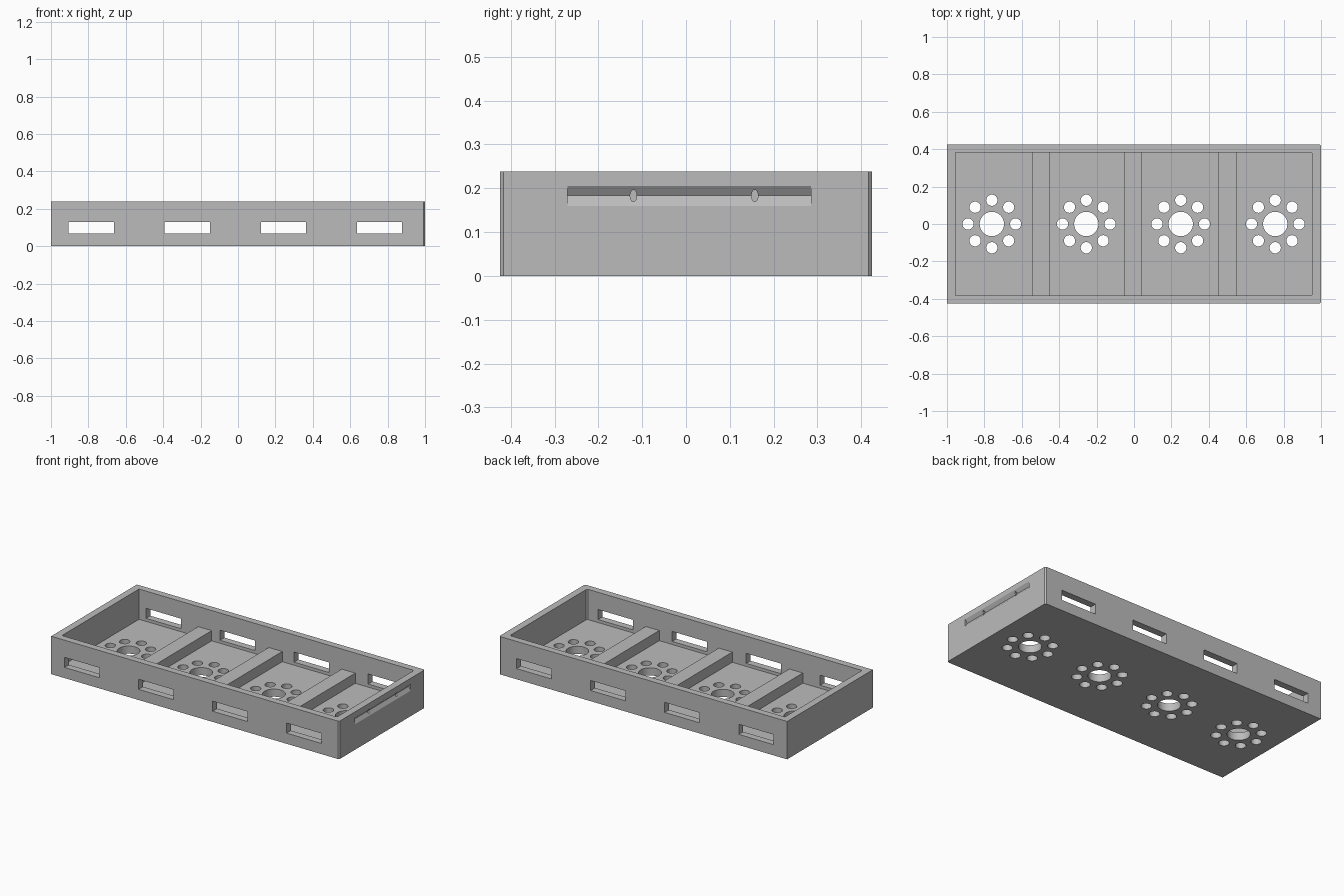
import bpy, bmesh, math
from mathutils import Matrix, Vector

default = bpy.data.objects.get("Cube")
if default:
    bpy.data.objects.remove(default, do_unlink=True)

grey = bpy.data.materials.new("mid grey")
grey.use_nodes = True
COLOUR = (0.5, 0.5, 0.5, 1)
grey.diffuse_color = COLOUR
grey.node_tree.nodes["Principled BSDF"].inputs["Base Color"].default_value = COLOUR


def prism(bm, points, sweep):
    """Add a closed prism: a planar outline swept along a vector."""
    face = bm.faces.new([bm.verts.new(p) for p in points])
    moved = bmesh.ops.extrude_face_region(bm, geom=[face], use_keep_orig=True)["geom"]
    bmesh.ops.translate(bm, vec=Vector(sweep),
                        verts=[g for g in moved if isinstance(g, bmesh.types.BMVert)])


def block(bm, x0, x1, y0, y1, z0, z1):
    prism(bm, [(x0, y0, z0), (x1, y0, z0), (x1, y1, z0), (x0, y1, z0)], (0, 0, z1 - z0))


def chamfered_block(bm, x, y, z0, z1, c):
    """Block centred on the origin with its two +x corners trimmed."""
    outline = [(-x, -y), (x - c, -y), (x, c - y), (x, y - c), (x - c, y), (-x, y)]
    prism(bm, [(px, py, z0) for px, py in outline], (0, 0, z1 - z0))


def rod(bm, centre, rx, ry, depth, sides=32, turn=Matrix()):
    matrix = Matrix.Translation(centre) @ turn @ Matrix.Diagonal((rx, ry, 1, 1))
    bmesh.ops.create_cone(bm, cap_ends=True, segments=sides, radius1=1, radius2=1,
                          depth=depth, matrix=matrix)


def finish(bm, name):
    bmesh.ops.recalc_face_normals(bm, faces=bm.faces)
    mesh = bpy.data.meshes.new(name)
    bm.to_mesh(mesh)
    bm.free()
    mesh.materials.append(grey)
    obj = bpy.data.objects.new(name, mesh)
    bpy.context.collection.objects.link(obj)
    return obj


def cut(target, cutter):
    cutter.hide_render = True
    mod = target.modifiers.new("cut", "BOOLEAN")
    mod.operation, mod.solver, mod.object = "DIFFERENCE", "EXACT", cutter
    bpy.context.view_layer.objects.active = target
    bpy.ops.object.modifier_apply(modifier=mod.name)
    bpy.data.objects.remove(cutter, do_unlink=True)


HEIGHT, FLOOR, BAR_TOP = 0.238, 0.048, 0.112
CELLS = (-0.76, -0.255, 0.25, 0.755)

# Outer tray body
bm = bmesh.new()
chamfered_block(bm, 1, 0.425, 0, HEIGHT, 0.008)
tray = finish(bm, "tray")

# Hollow interior
bm = bmesh.new()
chamfered_block(bm, 0.955, 0.382, FLOOR, HEIGHT + 0.1, 0.008)
cut(tray, finish(bm, "interior_cutter"))

# Drain holes in the floor: one large with a ring of eight small
bm = bmesh.new()
for x in CELLS:
    rod(bm, (x, 0, 0.03), 0.065, 0.065, 0.1, 48)
    for i in range(8):
        a = i * math.pi / 4
        rod(bm, (x + 0.127 * math.cos(a), 0.127 * math.sin(a), 0.03), 0.03, 0.03, 0.1)
cut(tray, finish(bm, "drain_cutter"))

# Windows through the front and back walls
bm = bmesh.new()
for i in range(4):
    x = -0.785 + 0.514 * i
    block(bm, x - 0.121, x + 0.121, -0.5, 0.5, 0.067, 0.13)
cut(tray, finish(bm, "window_cutter"))

# V-shaped finger groove in the +x end wall
bm = bmesh.new()
profile = [(1, 0.16), (0.985, 0.183), (1, 0.205), (1.02, 0.205), (1.02, 0.16)]
prism(bm, [(x, -0.27, z) for x, z in profile], (0, 0.555, 0))
cut(tray, finish(bm, "groove_cutter"))

# Two small blind holes at the bottom of the groove
bm = bmesh.new()
for y in (-0.12, 0.157):
    rod(bm, (0.995, y, 0.183), 0.0135, 0.0075, 0.03, 24, Matrix.Rotation(math.pi / 2, 4, "Y"))
cut(tray, finish(bm, "peg_hole_cutter"))

# Low divider bars across the floor
bars = []
for i, x in enumerate((-0.497, -0.007, 0.5)):
    bm = bmesh.new()
    block(bm, x - 0.047, x + 0.047, -0.39, 0.39, FLOOR - 0.01, BAR_TOP)
    bars.append(finish(bm, f"divider_bar_{i + 1}"))

# Smooth the round holes, keep the edges sharp
bpy.ops.object.select_all(action="DESELECT")
tray.select_set(True)
bpy.context.view_layer.objects.active = tray
bpy.ops.object.shade_smooth_by_angle(angle=math.radians(25))
